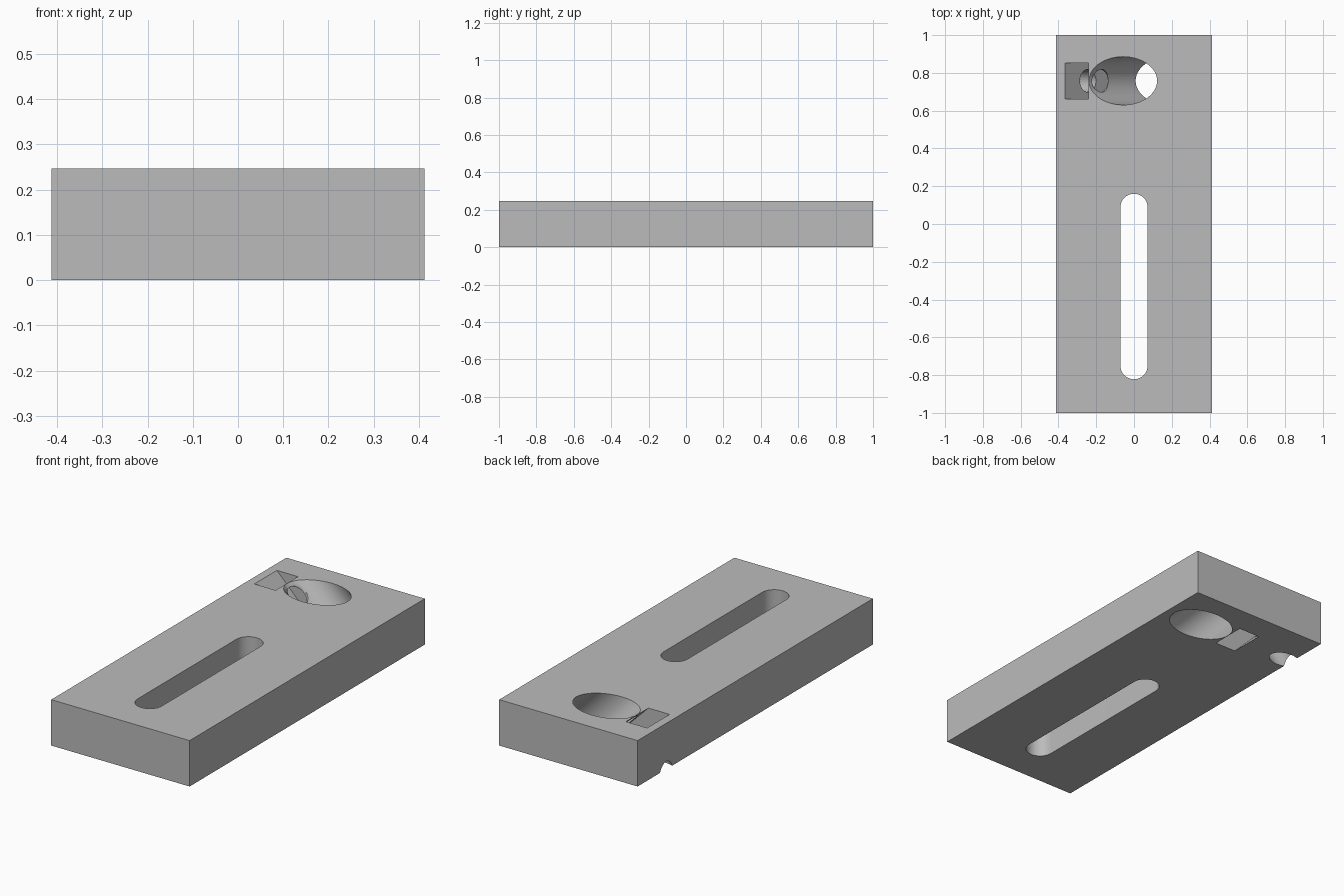
import bpy
import math
from mathutils import Vector

# Plate and hole dimensions
WIDTH, LENGTH, HEIGHT = 0.824, 2.0, 0.247
HOLE_Y = 0.758
TILT = math.radians(45)

default = bpy.data.objects.get("Cube")
if default:
    bpy.data.objects.remove(default, do_unlink=True)

grey = bpy.data.materials.new("plain grey")
grey.use_nodes = True
colour = (0.5, 0.5, 0.5, 1)
grey.diffuse_color = colour
grey.node_tree.nodes["Principled BSDF"].inputs["Base Color"].default_value = colour


def finish(name):
    obj = bpy.context.object
    obj.name = name
    obj.data.materials.append(grey)
    return obj


def box(name, size, location, angle=0):
    bpy.ops.mesh.primitive_cube_add(size=1, location=location, rotation=(0, angle, 0))
    bpy.context.object.scale = size
    return finish(name)


def cylinder(name, radius, depth, location, angle=0):
    bpy.ops.mesh.primitive_cylinder_add(vertices=96, radius=radius, depth=depth,
                                        location=location, rotation=(0, angle, 0))
    return finish(name)


def cut(target, cutter):
    mod = target.modifiers.new(cutter.name, 'BOOLEAN')
    mod.operation = 'DIFFERENCE'
    mod.solver = 'EXACT'
    mod.object = cutter
    cutter.hide_render = True
    bpy.context.view_layer.objects.active = target
    bpy.ops.object.modifier_apply(modifier=mod.name)
    bpy.data.objects.remove(cutter, do_unlink=True)


plate = box("mounting_plate", (WIDTH, LENGTH, HEIGHT), (0, 0, HEIGHT / 2))

# Long adjustment slot with round ends
slot_r, slot_front, slot_back = 0.072, -0.75, 0.088
cut(plate, box("slot_middle", (2 * slot_r, slot_back - slot_front, 1),
               (0, (slot_front + slot_back) / 2, 0)))
for end in (slot_front, slot_back):
    cut(plate, cylinder("slot_end", slot_r, 1, (0, end, 0)))

# Slanted rod hole, running down towards the left side
rod_x = -0.058
cut(plate, cylinder("rod_hole", 0.1275, 2, (rod_x, HOLE_Y, HEIGHT), -TILT))

# Slanted nut pocket, parallel to the rod hole
pocket_x, pocket_w = -0.303, 0.126
cut(plate, box("nut_pocket", (pocket_w * math.cos(TILT), 0.191, 2),
               (pocket_x, HOLE_Y, HEIGHT), -TILT))

# Clamp screw hole, square to the rod and ending inside its hole
screw_start = Vector((-0.569, HOLE_Y, -0.2))
screw_end = Vector((-0.092, HOLE_Y, 0.277))
axis = screw_end - screw_start
screw_end = screw_start + axis * 0.88
cut(plate, cylinder("screw_hole", 0.06, (screw_end - screw_start).length,
                    (screw_start + screw_end) / 2, TILT))

# Smooth hole walls, sharp plate edges
bpy.ops.object.select_all(action='DESELECT')
plate.select_set(True)
bpy.context.view_layer.objects.active = plate
bpy.ops.object.shade_smooth_by_angle(angle=math.radians(30))
